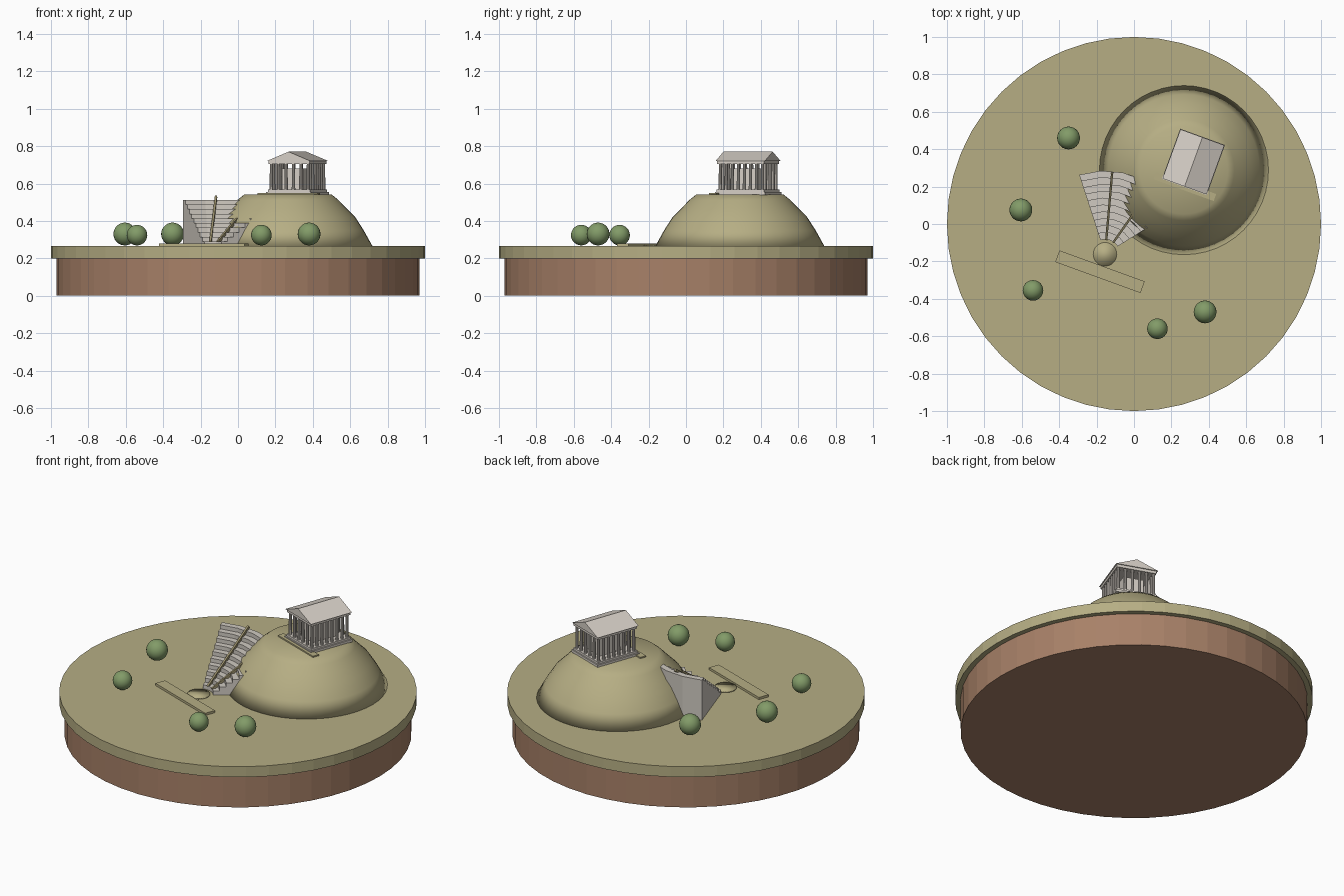
import bpy
import bmesh
from math import sin, cos, pi, radians
from mathutils import Matrix, Vector

cube = bpy.data.objects.get("Cube")
if cube:
    bpy.data.objects.remove(cube, do_unlink=True)


def srgb(*rgb):
    return [((c / 255 + 0.055) / 1.055) ** 2.4 for c in rgb] + [1]


def material(name, *rgb):
    m = bpy.data.materials.new(name)
    m.use_nodes = True
    m.diffuse_color = srgb(*rgb)
    m.node_tree.nodes["Principled BSDF"].inputs["Base Color"].default_value = srgb(*rgb)
    return m


SOIL = material("brown soil", 168, 129, 104)
GRASS = material("dry grass", 182, 174, 132)
STONE = material("pale marble", 214, 207, 198)
SEAT = material("seat limestone", 208, 202, 193)
PATH = material("olive path", 160, 149, 112)
LEAF = material("tree green", 130, 155, 104)

GROUND = 0.265
TURN = radians(-20)      # shared heading of temple, stage and theatre


def finish(name, bm, mat, matrix=None, smooth=False):
    bmesh.ops.recalc_face_normals(bm, faces=bm.faces)
    mesh = bpy.data.meshes.new(name)
    bm.to_mesh(mesh)
    bm.free()
    mesh.materials.append(mat)
    for p in mesh.polygons:
        p.use_smooth = smooth
    ob = bpy.data.objects.new(name, mesh)
    bpy.context.collection.objects.link(ob)
    if matrix:
        ob.matrix_world = matrix
    return ob


def add_box(bm, center, size):
    bmesh.ops.create_cube(bm, size=1, matrix=Matrix.Translation(center) @ Matrix.Diagonal((*size, 1)))


def add_cylinder(bm, x, y, z0, z1, r0, r1, sides):
    bmesh.ops.create_cone(bm, cap_ends=True, segments=sides, radius1=r0, radius2=r1,
                          depth=z1 - z0, matrix=Matrix.Translation((x, y, (z0 + z1) / 2)))


def box(name, center, size, mat, matrix=None):
    bm = bmesh.new()
    add_box(bm, center, size)
    return finish(name, bm, mat, matrix)


def cylinder(name, x, y, z0, z1, r, sides, mat, smooth=False):
    bm = bmesh.new()
    add_cylinder(bm, x, y, z0, z1, r, r, sides)
    return finish(name, bm, mat, None, smooth)


def placed(x, y):
    return Matrix.Translation((x, y, 0)) @ Matrix.Rotation(TURN, 4, "Z")


# Round base
cylinder("soil_base", 0, 0, 0, 0.2, 0.97, 48, SOIL)
cylinder("grass_disc", 0, 0, 0.2, GROUND, 1.0, 48, GRASS)

# Hill, a smooth turned profile
bm = bmesh.new()
rings = []
for r, z in [(0.452, GROUND), (0.405, 0.35), (0.36, 0.42), (0.31, 0.47), (0.27, 0.512), (0.235, 0.54)]:
    rings.append([bm.verts.new((r * cos(2 * pi * i / 48), r * sin(2 * pi * i / 48), z)) for i in range(48)])
for low, high in zip(rings, rings[1:]):
    for i in range(48):
        j = (i + 1) % 48
        bm.faces.new((low[i], low[j], high[j], high[i]))
bm.faces.new(rings[-1])
bm.faces.new(rings[0][::-1])
finish("hill", bm, GRASS, Matrix.Translation((0.267, 0.288, 0)), smooth=True)

# Trees
for i, (x, y, r) in enumerate([(-0.35, 0.46, 0.061), (-0.605, 0.075, 0.061), (-0.54, -0.355, 0.055),
                               (0.125, -0.56, 0.055), (0.38, -0.47, 0.061)]):
    bm = bmesh.new()
    bmesh.ops.create_uvsphere(bm, u_segments=24, v_segments=14, radius=r)
    finish(f"tree_{i + 1}", bm, LEAF, Matrix.Translation((x, y, GROUND + r + 0.004)), smooth=True)

# Stage and orchestra of the theatre
box("stage", (0, 0, GROUND + 0.007), (0.485, 0.066, 0.014), GRASS, placed(-0.182, -0.255))
OX, OY = -0.155, -0.162
cylinder("orchestra", OX, OY, GROUND, GROUND + 0.006, 0.063, 32, GRASS, smooth=True)

# Seating fan: stepped cross-section swept about the orchestra
TIERS, INNER, OUTER, TOP = 10, 0.08, 0.447, 0.512
depth = (OUTER - INNER) / TIERS
rise = (TOP - GROUND) / TIERS
section = [(INNER, GROUND)]
for t in range(TIERS):
    z = GROUND + rise * (t + 1)
    section += [(INNER + depth * t, z), (INNER + depth * (t + 1), z)]
section.append((OUTER, GROUND))
bm = bmesh.new()
sweep = []
for k in range(6):
    a = radians(32 + 76 * k / 5)
    sweep.append([bm.verts.new((r * cos(a), r * sin(a), z)) for r, z in section])
for s, e in zip(sweep, sweep[1:]):
    for i in range(len(section)):
        j = (i + 1) % len(section)
        bm.faces.new((s[i], s[j], e[j], e[i]))
bm.faces.new(sweep[0])
bm.faces.new(sweep[-1])
finish("theatre_seats", bm, SEAT, Matrix.Translation((OX, OY, 0)))

# Sloping stair aisles
for name, angle in (("left_aisle", 85), ("right_aisle", 55)):
    start, end = Vector((INNER, 0, GROUND + 0.02)), Vector((0.435, 0, 0.53))
    run = end - start
    tilt = Matrix.Rotation(-run.angle(Vector((1, 0, 0))), 4, "Y")
    m = (Matrix.Translation((OX, OY, 0)) @ Matrix.Rotation(radians(angle), 4, "Z")
         @ Matrix.Translation((start + end) / 2) @ tilt)
    box(name, (0, 0, 0), (run.length, 0.012, 0.016), PATH, m)

# Terrace in front of the temple
box("terrace", (0, 0, 0.54), (0.342, 0.04, 0.016), GRASS, placed(0.272, 0.2))

# Temple steps, inner hall and architrave
temple = placed(0.318, 0.332)
box("lower_step", (0, 0, 0.546), (0.255, 0.285, 0.016), STONE, temple)
box("upper_step", (0, 0, 0.56), (0.24, 0.27, 0.014), STONE, temple)
box("inner_hall", (0, 0, 0.622), (0.12, 0.16, 0.114), STONE, temple)
box("architrave", (0, 0, 0.712), (0.235, 0.268, 0.018), STONE, temple)

# Columns around the edge
bm = bmesh.new()
NX, NY = 6, 8
for i in range(NX):
    for j in range(NY):
        if i in (0, NX - 1) or j in (0, NY - 1):
            add_cylinder(bm, -0.105 + 0.21 * i / (NX - 1), -0.12 + 0.24 * j / (NY - 1),
                         0.566, 0.704, 0.0095, 0.008, 10)
finish("columns", bm, STONE, temple)

# Gabled roof
bm = bmesh.new()
ends = [[bm.verts.new((x, y, z)) for x, z in ((-0.125, 0.72), (0.125, 0.72), (0, 0.77))]
        for y in (-0.14, 0.14)]
bm.faces.new(ends[0])
bm.faces.new(ends[1])
for i in range(3):
    j = (i + 1) % 3
    bm.faces.new((ends[0][i], ends[0][j], ends[1][j], ends[1][i]))
finish("roof", bm, STONE, temple)
